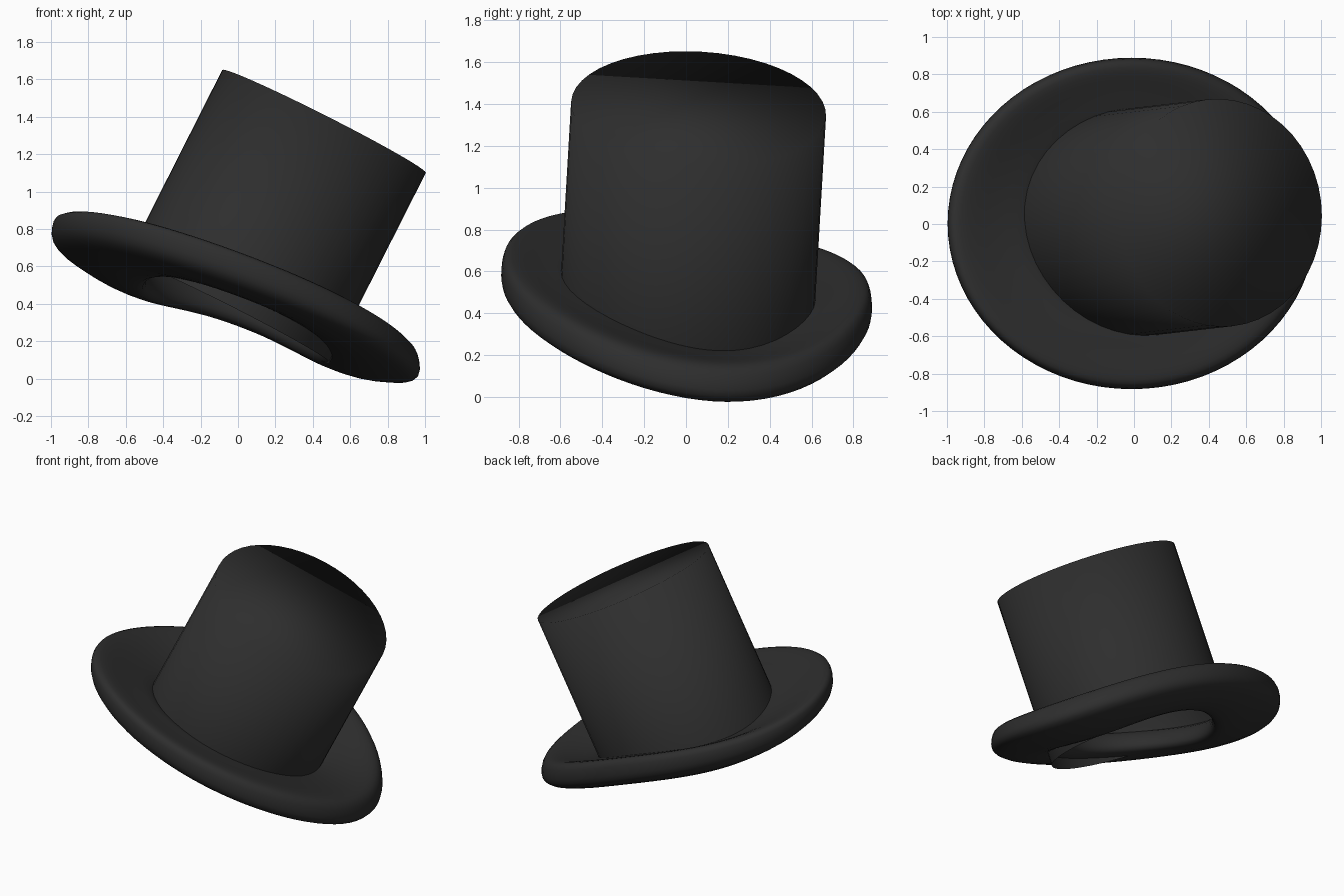
import bpy, bmesh, math
from mathutils import Vector

if "Cube" in bpy.data.objects:
    bpy.data.objects.remove(bpy.data.objects["Cube"])

felt = bpy.data.materials.new("dark_felt")
felt.diffuse_color = (0.027, 0.027, 0.027, 1)
felt.use_nodes = True
felt.node_tree.nodes["Principled BSDF"].inputs["Base Color"].default_value = felt.diffuse_color


def add_object(name, bm):
    mesh = bpy.data.meshes.new(name)
    bm.to_mesh(mesh)
    bm.free()
    for p in mesh.polygons:
        p.use_smooth = True
    mesh.materials.append(felt)
    ob = bpy.data.objects.new(name, mesh)
    bpy.context.collection.objects.link(ob)
    return ob


# Crown: leaning cylinder, closed on top, open below for the head
top = Vector((0.46, 0.06, 1.375))
axis = Vector((0.45, 0.052, 0.89)).normalized()
length = 1.14
bm = bmesh.new()
bmesh.ops.create_cone(bm, cap_ends=True, segments=48, radius1=0.61, radius2=0.61, depth=length)
bm.normal_update()
bottom = [f for f in bm.faces if f.normal.z < -0.9]
bmesh.ops.delete(bm, geom=bottom, context='FACES_ONLY')
crown = add_object("crown", bm)
crown.rotation_mode = 'QUATERNION'
crown.rotation_quaternion = axis.to_track_quat('Z', 'Y')
crown.location = top - axis * length / 2

# Brim: rolled cross-section (0 = crown side, 1 = outer edge; height) swept round an oval
profile = [(-0.12, 0.0), (0.1, 0.015), (0.4, 0.035), (0.65, 0.06), (0.85, 0.073),
           (0.97, 0.06), (1.01, 0.0), (1.015, -0.07), (0.87, -0.115), (0.65, -0.14),
           (0.4, -0.168), (0.0, -0.172), (-0.2, -0.15), (-0.22, -0.08)]
N = 40


def brim_point(a, s, h):
    c, v = math.cos(a), math.sin(a)
    x = (0.57 + 0.415 * s) * c - 0.012
    y = (0.59 + 0.297 * s) * v + 0.003
    # Overall slope, sideways tilt, raised sides and a slight wave
    z = 0.44 - 0.367 * x - 0.08 * v + 0.09 * v * v - 0.06 * v * c * c
    return (x, y, z + h)


bm = bmesh.new()
rings = [[bm.verts.new(brim_point(2 * math.pi * i / N, s, h)) for s, h in profile] for i in range(N)]
M = len(profile)
for i in range(N):
    a, b = rings[i], rings[(i + 1) % N]
    for j in range(M):
        k = (j + 1) % M
        bm.faces.new((a[j], b[j], b[k], a[k]))
bmesh.ops.recalc_face_normals(bm, faces=bm.faces)
brim = add_object("brim", bm)
sub = brim.modifiers.new("smooth", 'SUBSURF')
sub.levels = sub.render_levels = 1
